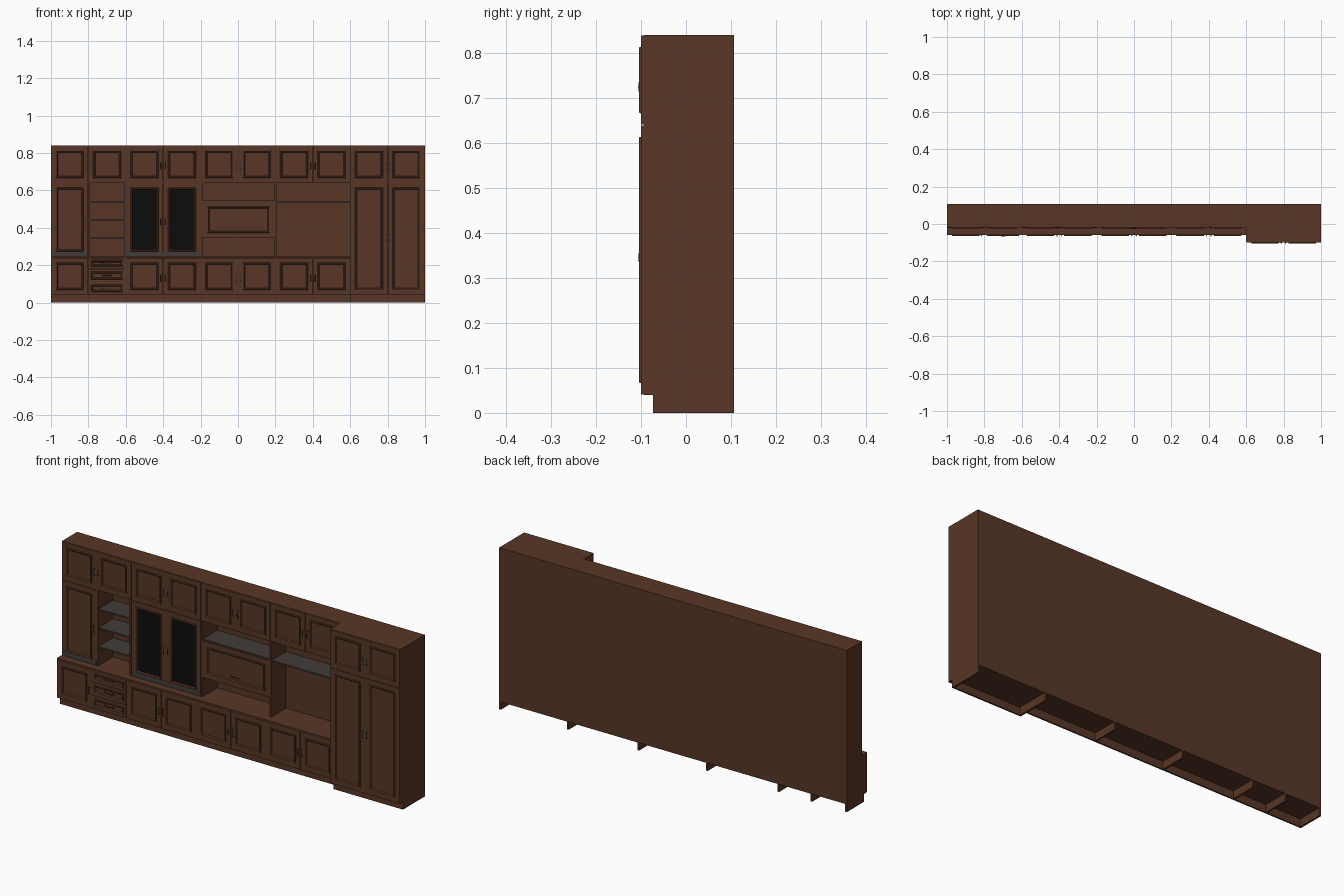
import bpy, bmesh, math
from mathutils import Vector

if "Cube" in bpy.data.objects:
    bpy.data.objects.remove(bpy.data.objects["Cube"])


def material(name, rgb):
    m = bpy.data.materials.new(name)
    m.diffuse_color = (*rgb, 1)
    m.use_nodes = True
    m.node_tree.nodes["Principled BSDF"].inputs["Base Color"].default_value = m.diffuse_color
    return m


WOOD = material("brown wood", (0.098, 0.037, 0.019))
GREY = material("grey glass shelf", (0.055, 0.046, 0.041))
BLACK = material("black glass", (0.0035, 0.0035, 0.0035))
METAL = material("dark bronze", (0.035, 0.024, 0.018))

BACK = 0.107                              # rear plane
BASE, UPPER, TALL = -0.06, -0.02, -0.10   # front planes of the three depths
D = 0.007                                 # door thickness
T = 0.01                                  # board thickness


def finish(name, bm, *mats):
    me = bpy.data.meshes.new(name)
    bm.to_mesh(me)
    bm.free()
    for m in mats:
        me.materials.append(m)
    ob = bpy.data.objects.new(name, me)
    bpy.context.collection.objects.link(ob)
    return ob


def box_mesh(x0, x1, y0, y1, z0, z1):
    bm = bmesh.new()
    bmesh.ops.create_cube(bm, size=1)
    for v in bm.verts:
        v.co = Vector(((x0 + x1) / 2 + v.co.x * (x1 - x0),
                       (y0 + y1) / 2 + v.co.y * (y1 - y0),
                       (z0 + z1) / 2 + v.co.z * (z1 - z0)))
    return bm


def box(name, x0, x1, y0, y1, z0, z1, mat=WOOD):
    return finish(name, box_mesh(x0, x1, y0, y1, z0, z1), mat)


def door(name, x0, x1, z0, z1, front, margin=0.025, glass=False):
    """Slab whose front face carries a raised rectangular moulding."""
    g = 0.0008
    bm = box_mesh(x0 + g, x1 - g, front, front + D, z0 + g, z1 - g)
    bm.normal_update()
    face = min(bm.faces, key=lambda f: f.calc_center_median().y)
    for width, dy in ((margin, 0), (0.002, -0.005), (0.005, 0), (0.004, 0.006)):
        bmesh.ops.inset_region(bm, faces=[face], thickness=width, use_even_offset=True)
        for v in face.verts:
            v.co.y += dy
        bm.normal_update()
    if glass:
        face.material_index = 1
    return finish(name, bm, WOOD, BLACK)


def handle(name, x, z, front, length=0.034, horizontal=False):
    """Bowed pull with a small foot at each end."""
    bm = bmesh.new()
    n, r, rings = 8, 0.0017, []
    for i in range(n + 1):
        a = math.pi * i / n
        along, out = -math.cos(a) * length / 2, -math.sin(a) * 0.0055
        ring = []
        for k in range(6):
            b = math.tau * k / 6
            s, o = math.cos(b) * r, math.sin(b) * r * 0.5
            p = (along, s) if horizontal else (s, along)
            ring.append(bm.verts.new((x + p[0], front + out + o, z + p[1])))
        rings.append(ring)
    for r0, r1 in zip(rings, rings[1:]):
        for k in range(6):
            bm.faces.new((r0[k], r0[(k + 1) % 6], r1[(k + 1) % 6], r1[k]))
    for s in (-1, 1):
        c = s * length / 2
        px, pz = (x + c, z) if horizontal else (x, z + c)
        foot = bmesh.ops.create_cube(bm, size=1)["verts"]
        for v in foot:
            v.co = Vector((px + v.co.x * 0.007, front - 0.0005 + v.co.y * 0.002,
                           pz + v.co.z * 0.007))
    bmesh.ops.recalc_face_normals(bm, faces=bm.faces)
    return finish(name, bm, METAL)


def double_doors(name, x0, x1, z0, z1, front, hz, **kw):
    xm = (x0 + x1) / 2
    door(name + "_door_left", x0, xm, z0, z1, front, **kw)
    door(name + "_door_right", xm, x1, z0, z1, front, **kw)
    for s in (-1, 1):
        handle(name + "_handle", xm + s * 0.012, hz, front)


# ---- back, top and bottom boards
box("back_panel", -1, 1, BACK - 0.004, BACK, 0.04, 0.84)
box("upper_top", -1, 0.6, UPPER + D, BACK - 0.004, 0.832, 0.84)
box("upper_bottom", -1, 0.6, UPPER + D, BACK - 0.004, 0.64, 0.648)
box("base_bottom", -1, 0.6, BASE + D, BACK - 0.004, 0.04, 0.048)
box("counter", -1, 0.6, BASE, BACK - 0.004, 0.24, 0.248)
box("tall_top", 0.6, 1, TALL + D, BACK - 0.004, 0.832, 0.84)
box("tall_bottom", 0.6, 1, TALL + D, BACK - 0.004, 0.04, 0.048)
box("tall_shelf", 0.61, 0.99, TALL + D, BACK - 0.004, 0.636, 0.644)

# ---- plinths
box("base_plinth", -1, 0.6, -0.033, -0.025, 0, 0.04)
box("tall_plinth", 0.6, 1, -0.073, -0.065, 0, 0.04)

# ---- upright boards: left edge of each
for x in (-1, -0.8, -0.61, -0.2, 0.195):
    box("plinth_upright", x, x + T, -0.026, BACK, 0, 0.04)
    box("base_upright", x, x + T, BASE + D, BACK - 0.004, 0.048, 0.24)
    box("middle_upright", x, x + T, UPPER if x > -1 else UPPER + D,
        BACK - 0.004, 0.248, 0.64)
    box("upper_upright", x, x + T, UPPER + D, BACK - 0.004, 0.648, 0.832)
for x in (0.6, 0.99):
    box("tall_plinth_upright", x, x + T, -0.066, BACK, 0, 0.04)
    box("tall_side", x, x + T, TALL + D, BACK - 0.004, 0.04, 0.84)

# ---- upper row of double doors
for i in range(4):
    x = -1 + 0.4 * i
    double_doors("upper", x, x + 0.4, 0.64, 0.84, UPPER, 0.73)

# ---- base row: single door, drawers, double doors
door("base_single_door", -1, -0.8, 0.042, 0.24, BASE)
handle("base_single_handle", -0.814, 0.13, BASE)
for z0, z1 in ((0.042, 0.11), (0.11, 0.18), (0.18, 0.24)):
    door("drawer_front", -0.8, -0.6, z0, z1, BASE, margin=0.013)
    handle("drawer_handle", -0.7, (z0 + z1) / 2, BASE, 0.05, True)
for i in range(3):
    x = -0.6 + 0.4 * i
    double_doors("base", x, x + 0.4, 0.042, 0.24, BASE, 0.13)

# ---- tall cabinet
double_doors("tall_lower", 0.6, 1, 0.04, 0.64, TALL, 0.345)
double_doors("tall_upper", 0.6, 1, 0.64, 0.84, TALL, 0.725)

# ---- middle row: single door and pair of glass doors with grey sill strips
door("middle_single_door", -1, -0.8, 0.248, 0.64, UPPER)
handle("middle_single_handle", -0.814, 0.43, UPPER)
double_doors("glass", -0.6, -0.2, 0.248, 0.64, UPPER, 0.43, glass=True)
box("single_sill_strip", -0.999, -0.801, UPPER - 0.0008, UPPER + 0.001, 0.248, 0.272, GREY)
box("glass_sill_strip", -0.599, -0.201, UPPER - 0.0008, UPPER + 0.001, 0.248, 0.272, GREY)

# ---- open shelves
for z in (0.345, 0.443, 0.54):
    box("grey_shelf", -0.79, -0.61, UPPER + 0.004, BACK - 0.004, z - 0.004, z + 0.003, GREY)
box("flap_top_shelf", -0.19, 0.195, UPPER + 0.004, BACK - 0.004, 0.54, 0.547, GREY)
box("screen_niche_shelf", 0.205, 0.6, UPPER + 0.004, BACK - 0.004, 0.535, 0.542, GREY)

# ---- flap compartment between two open niches
box("flap_bottom", -0.19, 0.195, UPPER + D, BACK - 0.004, 0.347, 0.355)
door("flap_door", -0.19, 0.195, 0.347, 0.54, UPPER)
handle("flap_handle", 0, 0.4, UPPER, 0.05, True)
